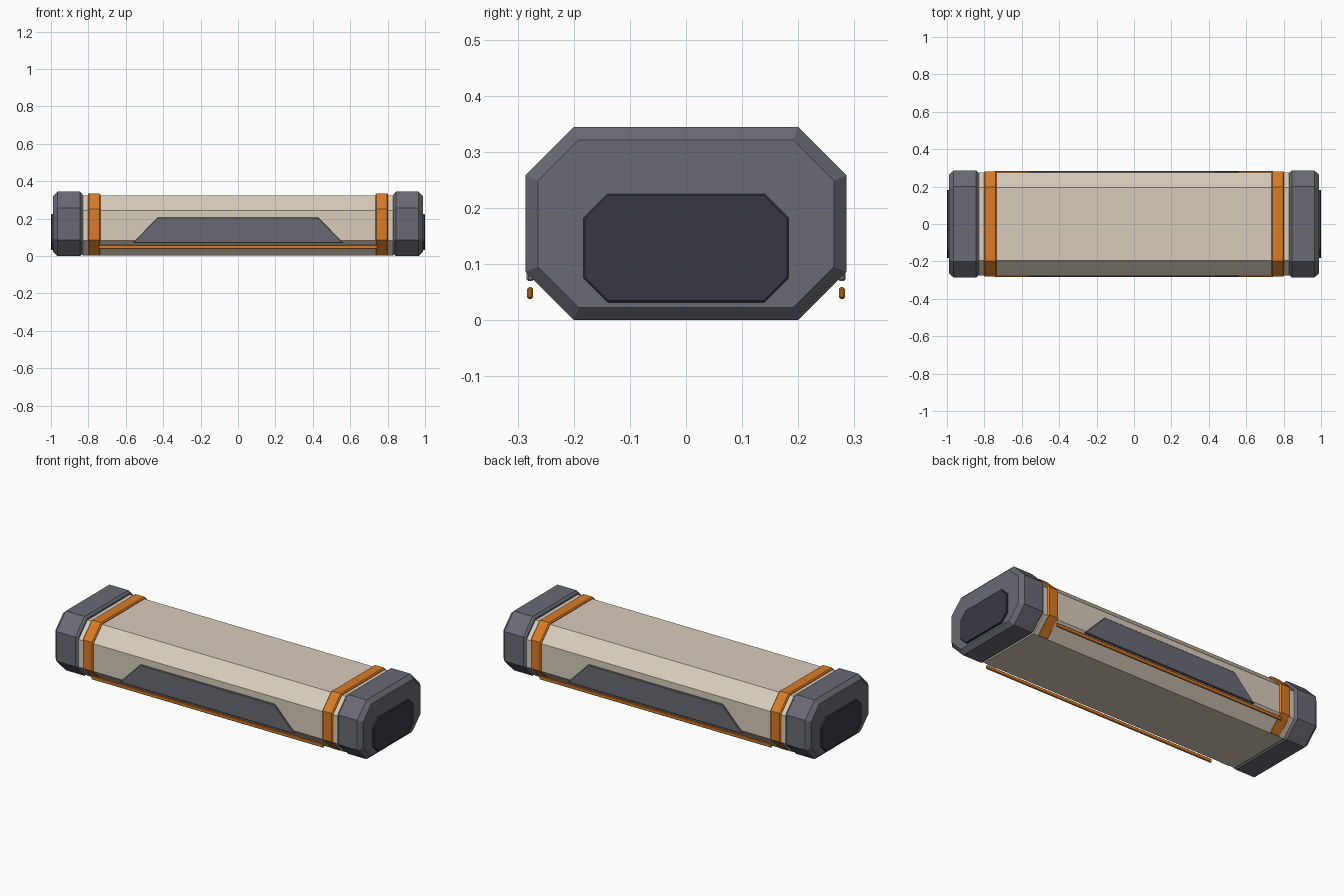
import bpy
import bmesh

if "Cube" in bpy.data.objects:
    bpy.data.objects.remove(bpy.data.objects["Cube"], do_unlink=True)


def material(name, color):
    mat = bpy.data.materials.new(name)
    mat.use_nodes = True
    mat.diffuse_color = (*color, 1)
    bsdf = mat.node_tree.nodes["Principled BSDF"]
    bsdf.inputs["Base Color"].default_value = (*color, 1)
    bsdf.inputs["Roughness"].default_value = 0.6
    return mat


beige = material("warm beige", (0.69, 0.61, 0.50))
grey = material("slate grey", (0.144, 0.144, 0.178))
dark = material("dark charcoal", (0.042, 0.039, 0.06))
orange = material("burnt orange", (0.70, 0.20, 0.018))


def finish(name, bm, mat, bevel=0):
    bmesh.ops.recalc_face_normals(bm, faces=bm.faces)
    mesh = bpy.data.meshes.new(name)
    bm.to_mesh(mesh)
    bm.free()
    mesh.materials.append(mat)
    obj = bpy.data.objects.new(name, mesh)
    bpy.context.collection.objects.link(obj)
    if bevel:
        mod = obj.modifiers.new("edge bevel", "BEVEL")
        mod.width = bevel
        mod.segments = 1
    return obj


def octagon(half, bottom, top, chamfer, inset):
    """Chamfered rectangle in (y, z), shrunk evenly by inset."""
    h, b, t = half - inset, bottom + inset, top - inset
    c = chamfer - inset * (2 - 2 ** 0.5)
    return [(h - c, b), (h, b + c), (h, t - c), (h - c, t),
            (c - h, t), (-h, t - c), (-h, b + c), (c - h, b)]


def loft(name, profile, stations, mat):
    """Octagonal prism along x; stations are (x, inset) pairs."""
    bm = bmesh.new()
    rings = [[bm.verts.new((x, y, z)) for y, z in octagon(*profile, inset)]
             for x, inset in stations]
    for a, b in zip(rings, rings[1:]):
        for i in range(len(a)):
            j = (i + 1) % len(a)
            bm.faces.new((a[i], a[j], b[j], b[i]))
    bm.faces.new(rings[0])
    bm.faces.new(rings[-1])
    return finish(name, bm, mat)


# Main housing
loft("body", (0.275, 0.002, 0.325, 0.081),
     [(-0.84, 0.01), (-0.83, 0), (0.83, 0), (0.84, 0.01)], beige)

# End caps, recessed-look end plates and clamp bands
for side, label in ((1, "left"), (-1, "right")):
    loft(label + "_end_cap", (0.286, 0, 0.344, 0.086),
         [(side * 0.832, 0.012), (side * 0.844, 0),
          (side * 0.965, 0), (side * 0.988, 0.0225)], grey)
    loft(label + "_end_plate", (0.183, 0.032, 0.225, 0.043),
         [(side * 0.97, 0), (side * 0.997, 0), (side * 1.0, 0.003)], dark)
    loft(label + "_band", (0.281, 0.003, 0.335, 0.083),
         [(side * 0.735, 0.006), (side * 0.741, 0),
          (side * 0.797, 0), (side * 0.803, 0.006)], orange)

# Side panels and trim strips
for side, label in ((-1, "front"), (1, "back")):
    bm = bmesh.new()
    outline = [(-0.562, 0.07), (0.562, 0.07), (0.43, 0.206), (-0.43, 0.206)]
    face = bm.faces.new([bm.verts.new((x, side * 0.271, z)) for x, z in outline])
    grown = bmesh.ops.extrude_face_region(bm, geom=[face])["geom"]
    moved = [v for v in grown if isinstance(v, bmesh.types.BMVert)]
    bmesh.ops.translate(bm, verts=moved, vec=(0, side * 0.013, 0))
    finish(label + "_side_panel", bm, grey, 0.003)

    bm = bmesh.new()
    bmesh.ops.create_cube(bm, size=1)
    bmesh.ops.scale(bm, verts=bm.verts, vec=(1.49, 0.01, 0.021))
    bmesh.ops.translate(bm, verts=bm.verts, vec=(0, side * 0.278, 0.0485))
    finish(label + "_trim_strip", bm, orange, 0.003)
